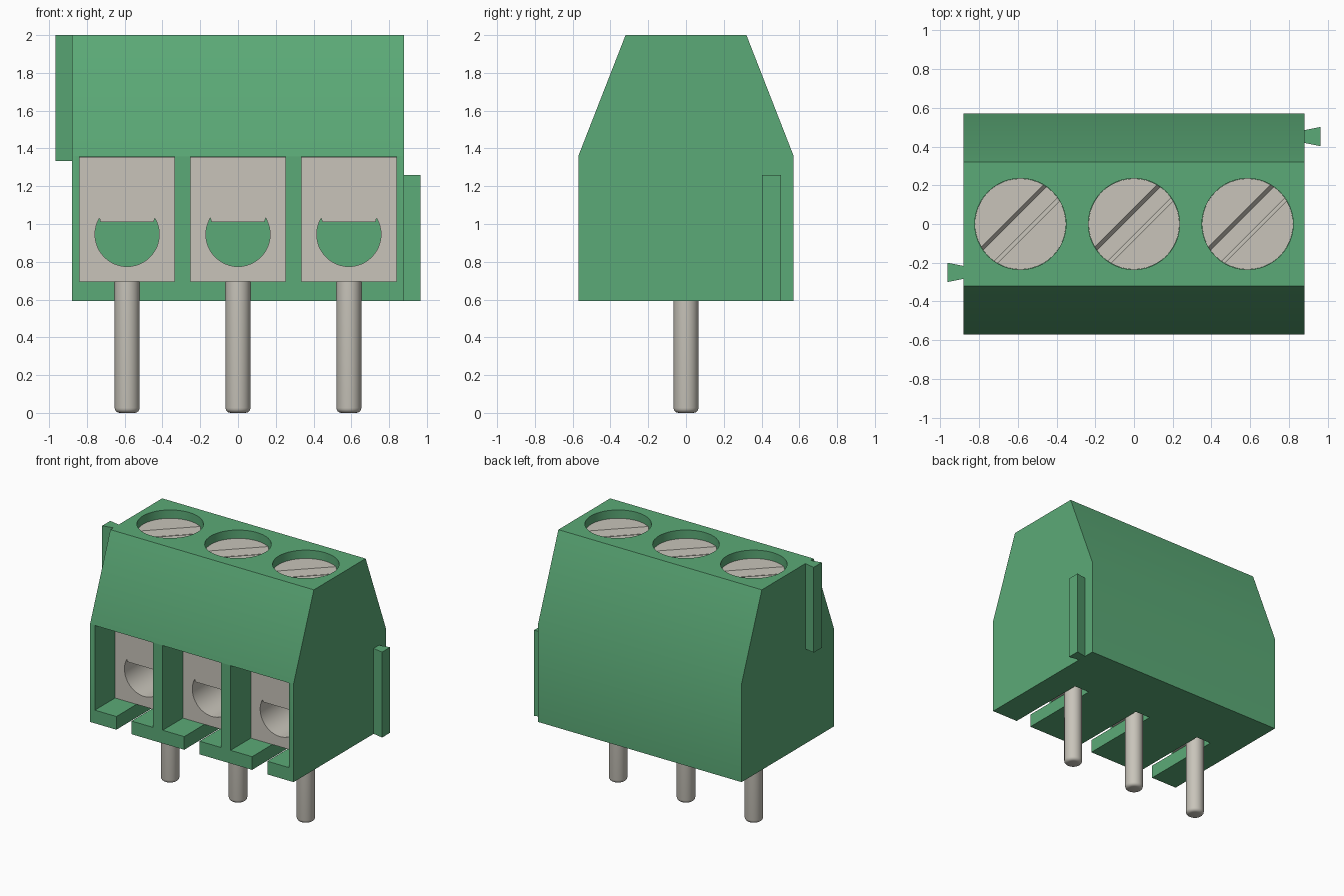
import bpy, bmesh, math
from mathutils import Matrix

if "Cube" in bpy.data.objects:
    bpy.data.objects.remove(bpy.data.objects["Cube"], do_unlink=True)


def material(name, rgb):
    m = bpy.data.materials.new(name)
    m.use_nodes = True
    m.diffuse_color = (*rgb, 1)
    m.node_tree.nodes["Principled BSDF"].inputs["Base Color"].default_value = (*rgb, 1)
    return m


GREEN = material("green plastic", (0.105, 0.402, 0.184))
METAL = material("grey metal", (0.578, 0.552, 0.491))


def make(name, bm, mat):
    bmesh.ops.recalc_face_normals(bm, faces=bm.faces)
    me = bpy.data.meshes.new(name)
    bm.to_mesh(me)
    bm.free()
    me.materials.append(mat)
    ob = bpy.data.objects.new(name, me)
    bpy.context.scene.collection.objects.link(ob)
    return ob


def prism(name, pts, place, a, b, mat):
    """Extrude a 2D outline from a to b; place(u, v, w) gives the 3D point."""
    bm = bmesh.new()
    lo = [bm.verts.new(place(u, v, a)) for u, v in pts]
    hi = [bm.verts.new(place(u, v, b)) for u, v in pts]
    bm.faces.new(lo)
    bm.faces.new(hi)
    n = len(pts)
    for i in range(n):
        j = (i + 1) % n
        bm.faces.new((lo[i], lo[j], hi[j], hi[i]))
    return make(name, bm, mat)


def along_x(u, v, w): return (w, u, v)
def along_y(u, v, w): return (u, w, v)
def along_z(u, v, w): return (u, v, w)


def box(name, x0, x1, y0, y1, z0, z1, mat):
    return prism(name, [(x0, y0), (x1, y0), (x1, y1), (x0, y1)], along_z, z0, z1, mat)


def circle(cx, cy, r, n=48):
    return [(cx + r * math.cos(math.tau * i / n), cy + r * math.sin(math.tau * i / n))
            for i in range(n)]


def activate(ob):
    bpy.ops.object.select_all(action="DESELECT")
    ob.select_set(True)
    bpy.context.view_layer.objects.active = ob


def cut(ob, cutter):
    activate(ob)
    mod = ob.modifiers.new("cut", "BOOLEAN")
    mod.operation = "DIFFERENCE"
    mod.solver = "EXACT"
    mod.object = cutter
    bpy.ops.object.modifier_apply(modifier=mod.name)
    bpy.data.objects.remove(cutter, do_unlink=True)


def smooth(ob):
    activate(ob)
    bpy.ops.object.shade_smooth_by_angle(angle=math.radians(32))


POLES = {"right": -0.587, "middle": 0.0, "left": 0.587}

# Housing with sloped shoulders
housing = prism("housing", [(-0.57, 0.592), (0.57, 0.592), (0.57, 1.36),
                            (0.32, 2.0), (-0.32, 2.0), (-0.57, 1.36)],
                along_x, -0.88, 0.88, GREEN)

# Wire openings, floor slots and screw wells
for x in POLES.values():
    cut(housing, box("opening_cutter", x - 0.252, x + 0.252, -0.7, 0.32, 0.695, 1.357, GREEN))
    cut(housing, box("slot_cutter", x - 0.066, x + 0.066, -0.7, 0.10, 0.5, 0.75, GREEN))
    cut(housing, prism("well_cutter", circle(x, 0, 0.236), along_z, 1.8, 2.1, GREEN))
smooth(housing)

for side, x in POLES.items():
    # Clamp block with a round wire hole
    clamp = box(side + "_clamp", x - 0.251, x + 0.251, -0.322, 0.316, 0.696, 1.356, METAL)
    cut(clamp, prism("hole_cutter", circle(x, 0.945, 0.17), along_y, -0.5, 0.5, METAL))
    smooth(clamp)

    # Tapered wire guard over the top of the hole
    prism(side + "_wire_guard", [(x - 0.25, 1.355), (x - 0.14, 1.01),
                                 (x + 0.14, 1.01), (x + 0.25, 1.355)],
          along_y, -0.327, -0.318, METAL)

    # Screw head with a diagonal slot that has sloped walls
    screw = prism(side + "_screw", circle(x, 0, 0.235), along_z, 1.802, 1.935, METAL)
    slot = prism("screw_slot_cutter", [(-0.068, 1.955), (-0.04, 1.89), (0.04, 1.89), (0.068, 1.955)],
                 along_y, -0.4, 0.4, METAL)
    slot.data.transform(Matrix.Translation((x, 0, 0)) @ Matrix.Rotation(-math.pi / 4, 4, "Z"))
    cut(screw, slot)
    smooth(screw)

    # Solder pin with a rounded tip
    pin = prism(side + "_pin", circle(x, 0, 0.066, 32), along_z, 0, 0.72, METAL)
    bm = bmesh.new()
    bm.from_mesh(pin.data)
    tip = [e for e in bm.edges if all(v.co.z < 0.001 for v in e.verts)]
    bmesh.ops.bevel(bm, geom=tip, offset=0.026, segments=4, profile=0.5, affect="EDGES")
    bm.to_mesh(pin.data)
    bm.free()
    smooth(pin)

# Dovetail ribs for joining neighbouring blocks
for name, s, y, z0, z1 in (("right_dovetail", -1, -0.25, 1.333, 2.0),
                           ("left_dovetail", 1, 0.452, 0.592, 1.26)):
    prism(name, [(s * 0.875, y - 0.032), (s * 0.965, y - 0.05),
                 (s * 0.965, y + 0.05), (s * 0.875, y + 0.032)], along_z, z0, z1, GREEN)
